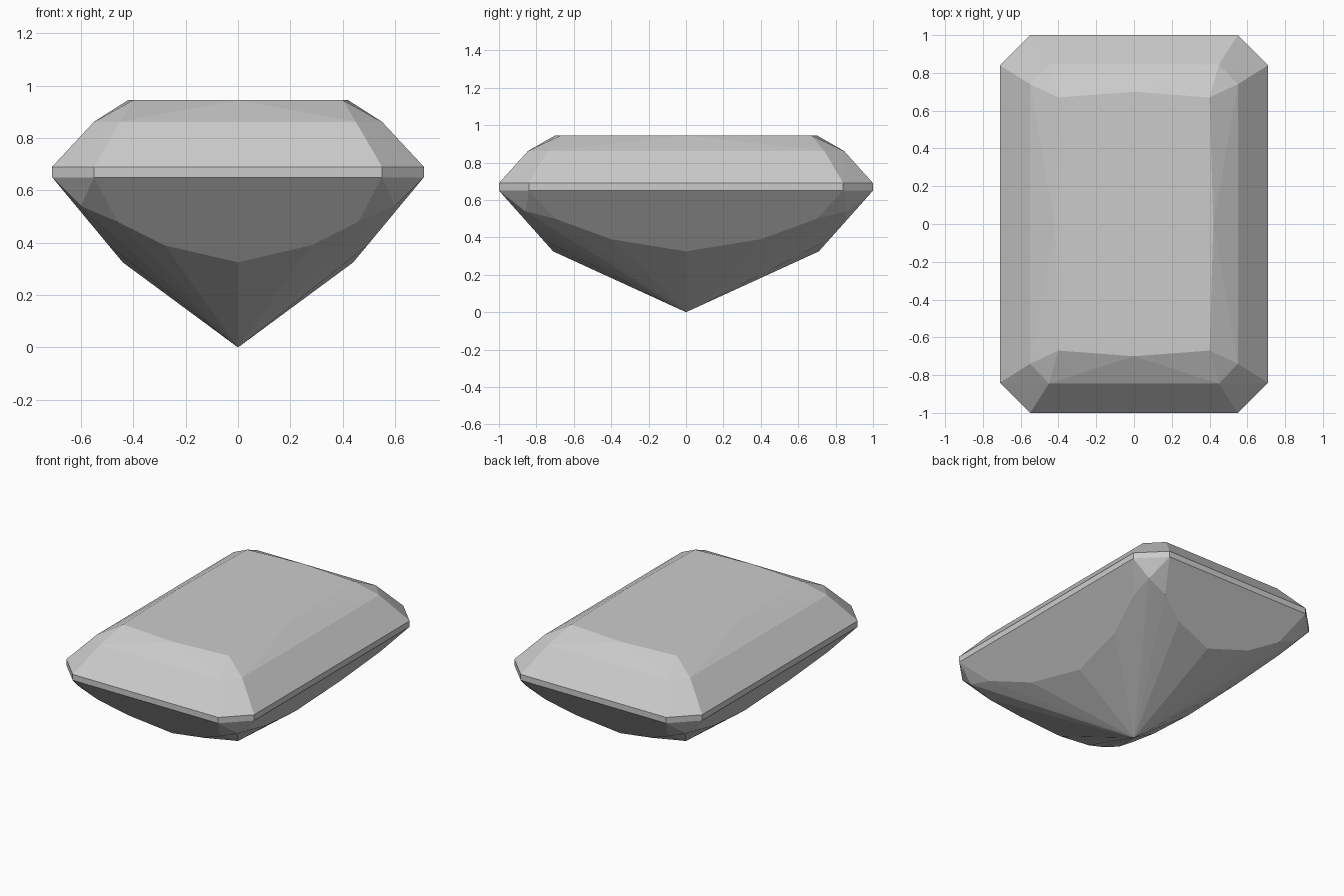
import bpy, bmesh, math

if "Cube" in bpy.data.objects:
    bpy.data.objects.remove(bpy.data.objects["Cube"])

# One quarter of the facet corners; the rest follow by mirroring in x and y
table = [(0.40, 0.67, 0.945), (0, 0.70, 0.945), (0.42, 0, 0.945)]
crown = [(0.45, 0.845, 0.862), (0.55, 0.74, 0.862)]
girdle = [(x, y, z) for x, y in ((0.55, 1.0), (0.71, 0.84)) for z in (0.65, 0.69)]


# Pavilion corners lie on the sloping end and side planes
def on_end(x, z):
    return (x, 1.0 - (0.65 - z) * 0.892, z)


def on_side(y, z):
    return (0.71 - (0.65 - z) * 0.83, y, z)


pavilion = [
    on_end(0, 0.325), on_end(0.28, 0.39), on_end(0.46, 0.48),
    (0.60, 0.86, 0.54),
    on_side(0.70, 0.50), on_side(0.40, 0.39), on_side(0, 0.325),
    (0, 0, 0),
]

points = {(sx * x + 0.0, sy * y + 0.0, z)
          for x, y, z in table + crown + girdle + pavilion
          for sx in (1, -1) for sy in (1, -1)}

# Cut stone: hull of all the corners, flat facets merged
bm = bmesh.new()
for p in sorted(points):
    bm.verts.new(p)
bmesh.ops.convex_hull(bm, input=bm.verts[:])
bmesh.ops.dissolve_limit(bm, angle_limit=math.radians(0.5),
                         verts=bm.verts[:], edges=bm.edges[:])
bmesh.ops.recalc_face_normals(bm, faces=bm.faces[:])
mesh = bpy.data.meshes.new("cut_gemstone")
bm.to_mesh(mesh)
bm.free()
gem = bpy.data.objects.new("cut_gemstone", mesh)
bpy.context.collection.objects.link(gem)
